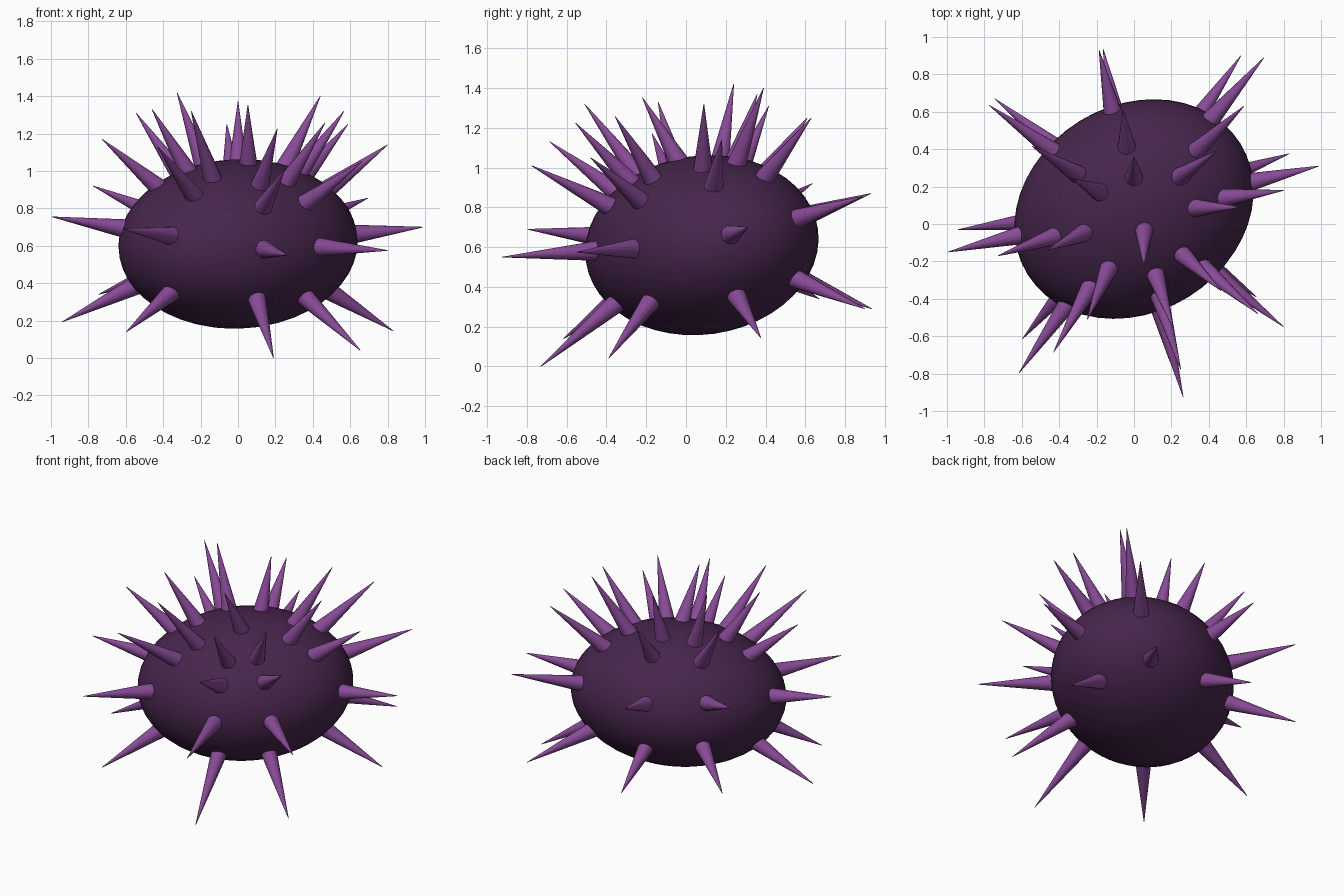
import bpy, bmesh, math
from mathutils import Vector, Matrix, Euler

if "Cube" in bpy.data.objects:
    bpy.data.objects.remove(bpy.data.objects["Cube"])

CENTRE = Vector((0, 0.08, 0.61))
RADII = Vector((0.67, 0.555, 0.45))
ROT = Matrix.Rotation(math.radians(8), 3, 'X') @ Matrix.Rotation(math.radians(32), 3, 'Z')


def material(name, rgb):
    m = bpy.data.materials.new(name)
    m.diffuse_color = (*rgb, 1)
    m.use_nodes = True
    m.node_tree.nodes["Principled BSDF"].inputs["Base Color"].default_value = m.diffuse_color
    return m


shell_mat = material("dark purple", (0.062, 0.019, 0.072))
spine_mat = material("violet", (0.25, 0.07, 0.31))


def add_object(name, bm, mat, angle=None):
    me = bpy.data.meshes.new(name)
    bm.to_mesh(me)
    bm.free()
    me.materials.append(mat)
    ob = bpy.data.objects.new(name, me)
    bpy.context.collection.objects.link(ob)
    bpy.ops.object.select_all(action='DESELECT')
    ob.select_set(True)
    bpy.context.view_layer.objects.active = ob
    bpy.ops.object.shade_smooth_by_angle(angle=math.radians(50))
    return ob


# Body: a slightly tilted ellipsoid
bm = bmesh.new()
bmesh.ops.create_uvsphere(bm, u_segments=48, v_segments=24, radius=1)
xform = Matrix.Translation(CENTRE) @ ROT.to_4x4() @ Matrix.Diagonal((*RADII, 1))
bmesh.ops.transform(bm, matrix=xform, verts=bm.verts)
add_object("body", bm, shell_mat)


def surface_hit(tip, aim):
    """Where the line from aim to tip leaves the body."""
    to_unit = lambda p: Vector([a / r for a, r in zip(ROT.transposed() @ (p - CENTRE), RADII)])
    o, d = to_unit(aim), to_unit(tip) - to_unit(aim)
    a, b, c = d.dot(d), 2 * o.dot(d), o.dot(o) - 1
    t = (-b + math.sqrt(b * b - 4 * a * c)) / (2 * a)
    return aim.lerp(tip, t)


def spine(name, tip, aim=None):
    tip = Vector(tip)
    if aim is None:
        out = tip - CENTRE
        aim = CENTRE + 0.1 * Vector((out.x, out.y, 0))
    root = surface_hit(tip, Vector(aim))
    root -= (tip - root).normalized() * 0.04
    axis = tip - root
    bm = bmesh.new()
    bmesh.ops.create_cone(bm, cap_ends=True, segments=14, radius1=0.053, radius2=0.0015,
                          depth=axis.length)
    m = Matrix.Translation((root + tip) / 2) @ axis.to_track_quat('Z', 'Y').to_matrix().to_4x4()
    bmesh.ops.transform(bm, matrix=m, verts=bm.verts)
    add_object(name, bm, spine_mat)


# Spine tips, ring by ring
RINGS = {
    "crown_spine": [(.567, .09, 1.32), (.44, .39, 1.40), (0, .358, 1.37), (-.326, .24, 1.42),
                    (-.46, -.14, 1.33), (-.25, -.51, 1.32), (.21, -.556, 1.225), (.465, -.356, 1.257)],
    "upper_spine": [(.80, .18, 1.14), (.588, .63, 1.25), (-.06, .61, 1.25), (-.545, .416, 1.31),
                    (-.727, -.17, 1.17), (-.43, -.685, 1.13), (.25, -.777, 1.01), (.663, -.48, 1.05)],
    "middle_spine": [(.99, .31, .70), (.695, .89, .855), (-.187, .93, .87), (-.775, .635, .92),
                     (-.995, -.15, .755), (-.615, -.797, .69), (.263, -.925, .55), (.80, -.55, .575)],
    "lower_spine": [(.83, .376, .145), (.572, .90, .29), (-.165, .935, .29), (-.745, .67, .34),
                    (-.94, -.03, .193), (-.597, -.615, .14), (.19, -.73, 0), (.655, -.39, .04)],
}
for ring, tips in RINGS.items():
    for i, tip in enumerate(tips, 1):
        spine(f"{ring}_{i}", tip)

# Single spine at the pole, leaning forward
spine("pole_spine", (.053, -.22, 1.353), (.057, .15, .70))
